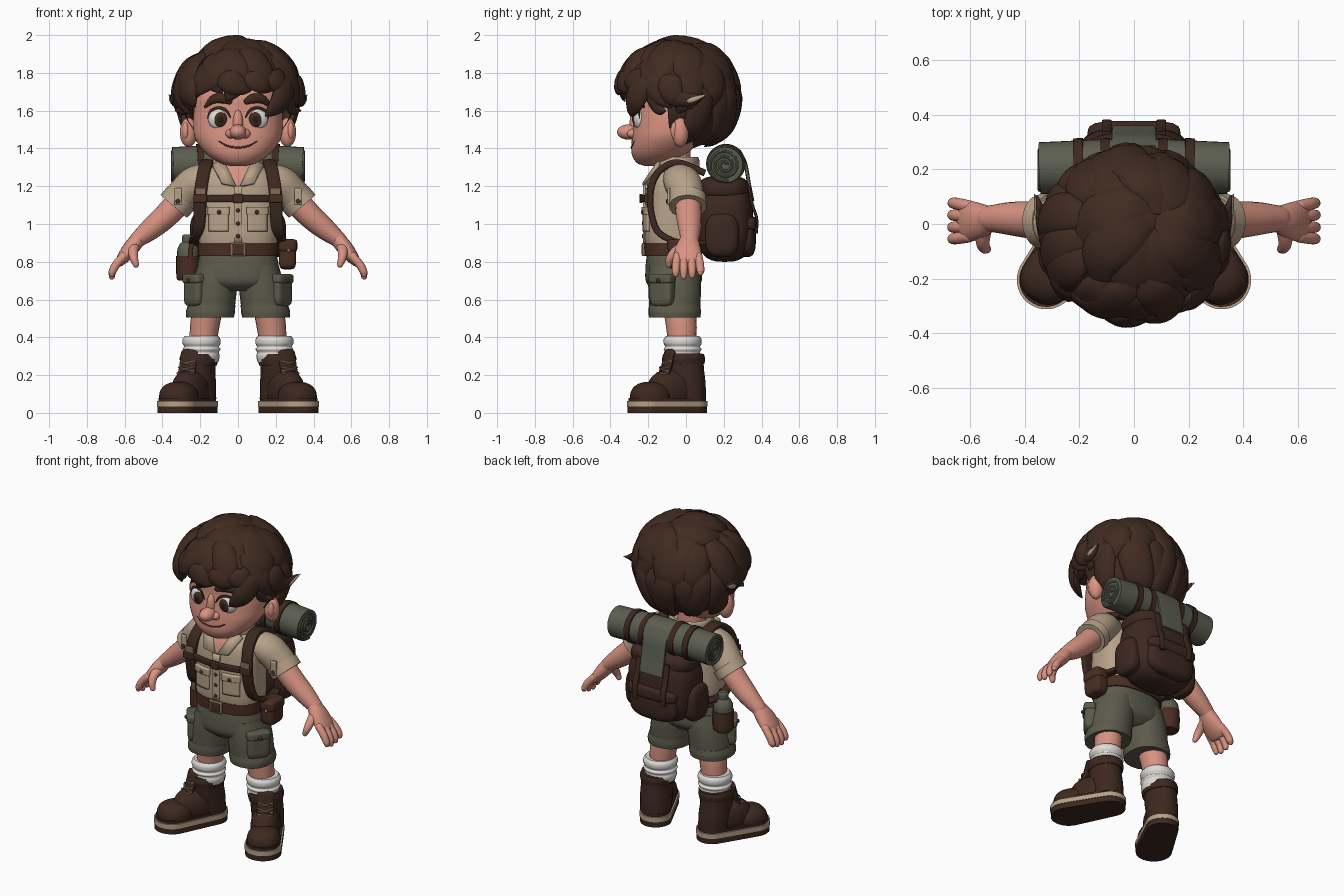
import bpy, bmesh, math, random
from mathutils import Vector, Matrix, Euler

random.seed(4)
if "Cube" in bpy.data.objects:
    bpy.data.objects.remove(bpy.data.objects["Cube"])
X, Y, Z = Vector((1, 0, 0)), Vector((0, 1, 0)), Vector((0, 0, 1))


def material(name, *rgb):
    m = bpy.data.materials.new(name)
    m.use_nodes = True
    m.diffuse_color = (*rgb, 1)
    m.node_tree.nodes["Principled BSDF"].inputs["Base Color"].default_value = (*rgb, 1)
    return m


SKIN = material("skin", .68, .29, .22)
HAIR = material("dark brown hair", .051, .024, .015)
SHIRT = material("tan cotton", .47, .36, .25)
OLIVE = material("olive canvas", .108, .104, .07)
ROLL = material("grey green wool", .108, .112, .078)
PACK = material("dark leather", .046, .021, .014)
BELT = material("red brown leather", .066, .026, .016)
WHITE = material("white", .72, .70, .68)
DARK = material("near black", .02, .011, .008)
BRASS = material("dull brass", .24, .15, .09)


def finish(name, bm, mat, mirror=False, solid=0, angle=40):
    bmesh.ops.recalc_face_normals(bm, faces=bm.faces)
    me = bpy.data.meshes.new(name)
    bm.to_mesh(me)
    bm.free()
    me.materials.append(mat)
    me.shade_smooth()
    me.set_sharp_from_angle(angle=math.radians(angle))
    ob = bpy.data.objects.new(name, me)
    bpy.context.collection.objects.link(ob)
    if solid:
        mod = ob.modifiers.new("Thickness", 'SOLIDIFY')
        mod.thickness, mod.offset = solid, 0
    if mirror:
        ob.modifiers.new("Mirror", 'MIRROR')
    return ob


def spow(v, e):
    return math.copysign(abs(v) ** e, v)


def blob(name, loc, radii, mat, p=2, rz=0, mirror=False):
    """Super-ellipsoid: p = 2 is round, larger p is boxier."""
    bm = bmesh.new()
    bmesh.ops.create_uvsphere(bm, u_segments=32, v_segments=20, radius=1)
    turn = Matrix.Rotation(math.radians(rz), 3, 'Z')
    for v in bm.verts:
        d = v.co / sum(abs(c) ** p for c in v.co) ** (1 / p)
        v.co = turn @ Vector(c * r for c, r in zip(d, radii)) + Vector(loc)
    return finish(name, bm, mat, mirror)


def smooth_keys(keys, n):
    k = [Vector(q) for q in keys]
    k = [k[0] * 2 - k[1]] + k + [k[-1] * 2 - k[-2]]
    out = []
    for a, b, c, d in zip(k, k[1:], k[2:], k[3:]):
        for i in range(n):
            t = i / n
            out.append(b + (c - a) * (.5 * t) + (a * 2 - b * 5 + c * 4 - d) * (.5 * t * t)
                       + (b * 3 - a - c * 3 + d) * (.5 * t ** 3))
    return out + [k[-2]]


def sweep(name, paths, mat, wide=X, p=2, mirror=False, cap=False, n=5, sides=20, axis=None):
    """Sweep ellipses through keys (x, y, z, half width, half thickness).
    wide is the width axis, or a function giving the surface normal; axis fixes the section normal."""
    bm = bmesh.new()
    for keys in paths:
        pts = smooth_keys(keys, n)
        pos = [Vector(q[:3]) for q in pts]
        rows = []
        for i, q in enumerate(pts):
            t = axis or (pos[min(i + 1, len(pos) - 1)] - pos[max(i - 1, 0)]).normalized()
            rows.append((pos[i], t, max(q[3], .002), max(q[4], .002)))
        if cap:
            def dome(row, s):
                c, t, w, h = row
                return [(c + t * s * h * math.sin(a), t, w * math.cos(a), h * math.cos(a))
                        for a in (.5, 1, 1.4)]
            rows = dome(rows[0], -1)[::-1] + rows + dome(rows[-1], 1)
        rings = []
        for c, t, w, h in rows:
            ref = wide(c).cross(t) if callable(wide) else wide
            a = (ref - t * ref.dot(t)).normalized()
            b = t.cross(a)
            rings.append([bm.verts.new(c + a * w * spow(math.cos(u), 2 / p) + b * h * spow(math.sin(u), 2 / p))
                          for u in (math.tau * j / sides for j in range(sides))])
        for r, s in zip(rings, rings[1:]):
            for j in range(sides):
                bm.faces.new((r[j], r[j - 1], s[j - 1], s[j]))
        bm.faces.new(rings[0])
        bm.faces.new(rings[-1])
    return finish(name, bm, mat, mirror)


def patch(name, x0, x1, z0, z1, surf, mat, thick=.016, mirror=False):
    """Plate that follows a front surface y = surf(x, z)."""
    bm = bmesh.new()
    bmesh.ops.create_grid(bm, x_segments=8, y_segments=8, size=1)
    for v in bm.verts:
        x, z = x0 + (x1 - x0) * (v.co.x + 1) / 2, z0 + (z1 - z0) * (v.co.y + 1) / 2
        v.co = (x, surf(x, z), z)
    return finish(name, bm, mat, mirror, thick)


def prism(name, outline, z0, z1, mat):
    bm = bmesh.new()
    low, high = ([bm.verts.new((x, y, z)) for x, y in outline] for z in (z0, z1))
    bm.faces.new(low)
    bm.faces.new(high)
    for i in range(len(low)):
        bm.faces.new((low[i - 1], low[i], high[i], high[i - 1]))
    return finish(name, bm, mat, True)


def chest(x, z):
    return -.074 - .145 * max(0, 1 - abs(x / .212) ** 2.6) ** (1 / 2.6)


# Head and face
HEAD = smooth_keys([(0, y, z, rx, ry) for y, z, rx, ry in (
    (-.18, 1.308, .04, .04), (-.17, 1.325, .1, .092), (-.14, 1.375, .172, .148), (-.105, 1.45, .226, .182),
    (-.085, 1.52, .238, .194), (-.08, 1.6, .234, .19), (-.08, 1.68, .22, .185), (-.08, 1.76, .17, .14))], 8)
sweep("head", [HEAD], SKIN, p=2.25, n=1, sides=48, axis=Z)


def face(x, z, out=0):
    _, y, _, rx, ry = min(HEAD, key=lambda k: abs(k[2] - z))
    return y - out - ry * max(0, 1 - abs(x / rx) ** 2.25) ** (1 / 2.25)


def face_line(name, pts, w, mat, mirror=False, out=0):
    sweep(name, [[(x, face(x, z, out), z, w * k, w * k * .7) for x, z, k in pts]], mat, Z, mirror=mirror, cap=True)


blob("nose", (0, -.305, 1.487), (.044, .06, .04), SKIN)
blob("nose_bridge", (0, -.265, 1.53), (.028, .034, .075), SKIN)
blob("nostrils", (.038, -.28, 1.478), (.028, .032, .025), SKIN, mirror=True)
blob("ears", (.262, -.03, 1.485), (.046, .045, .078), SKIN, rz=-25, mirror=True)
blob("ear_hollows", (.279, -.062, 1.495), (.018, .02, .045), SKIN, rz=-25, mirror=True)
blob("eye_whites", (.1, -.245, 1.555), (.058, .033, .056), WHITE, mirror=True)
blob("irises", (.094, -.262, 1.553), (.039, .021, .042), HAIR, mirror=True)
blob("pupils", (.093, -.273, 1.553), (.022, .012, .024), DARK, mirror=True)
face_line("upper_eyelids", [(.04, 1.565, .5), (.065, 1.603, 1), (.105, 1.615, 1), (.145, 1.598, 1), (.16, 1.56, .5)],
          .007, HAIR, True, .012)
face_line("eyebrows", [(.042, 1.648, .7), (.08, 1.664, 1.1), (.13, 1.66, 1), (.175, 1.62, .3)], .023, HAIR, True, .008)
face_line("mouth", [(-.1, 1.438, .5), (-.06, 1.415, 1), (0, 1.405, 1), (.06, 1.415, 1), (.1, 1.438, .5)], .005, BELT)
sweep("neck", [[(0, -.06, 1.22, .085, .085), (0, -.06, 1.4, .085, .085)]], SKIN)

# Hair: a cap open at the face, covered with rows of tapered locks
C, R = Vector((0, -.043, 1.665)), (.297, .285, .275)


def scalp(az, phi, lift=0, tilt=Euler((0, 0, 0))):
    a, f = math.radians(az), math.radians(phi)
    d = Vector((math.sin(f) * math.sin(a), -math.sin(f) * math.cos(a), math.cos(f)))
    d.rotate(tilt)
    return C + Vector(c * (r + lift) for c, r in zip(d, R))


cap = blob("hair_cap", C, R, HAIR)
bm = bmesh.new()
bm.from_mesh(cap.data)
bmesh.ops.delete(bm, geom=[f for f in bm.faces if f.calc_center_median().y < -.1
                           and f.calc_center_median().z < 1.71], context='FACES')
bm.to_mesh(cap.data)
bm.free()


def hair_end(az):
    a = abs((az + 180) % 360 - 180)
    return 79 if a < 42 else 103 if a < 78 else 101 if a < 105 else 148


def lock(az, p0, p1, twist, width, tilt=Euler((0, 0, 0))):
    keys, lift = [], random.uniform(.002, .022)
    for t, k in ((0, .45), (.3, 1), (.65, .95), (.88, .55), (1, .08)):
        q = scalp(az + twist * t * t, p0 + (p1 - p0) * t, lift + .012 * math.sin(math.pi * t), tilt)
        keys.append((*q, width * k, .034 * k))
    return keys


locks = []
for count, start, width, end in ((19, 62, .068, None), (15, 34, .078, 104)):
    for i in range(count):
        az = 360 * (i + .5 * (start == 34)) / count + random.uniform(-6, 6)
        stop = min(end or 180, hair_end(az)) + random.uniform(-5, 6)
        locks.append(lock(az, start, stop, random.choice((-1, 1, 1)) * random.uniform(10, 28), width))
# crown swirl from an off-centre parting
for i in range(10):
    locks.append(lock(36 * i, 2, random.uniform(58, 76), 38, .095, Euler((-.25, .3, 0))))
# swept fringe and outward side flips
for az, stop, twist in ((8, 93, -20), (16, 83, 24), (24, 87, 40), (-8, 87, -40), (-22, 94, -42)):
    locks.append(lock(az, 25, stop, twist, .075))
for s in (1, -1):
    locks.append([(s * .25, -.16, 1.8, .03, .02), (s * .305, -.09, 1.71, .055, .03),
                  (s * .335, .01, 1.66, .04, .025), (s * .355, .1, 1.68, .006, .005)])
    locks.append([(s * .25, -.2, 1.76, .03, .02), (s * .275, -.17, 1.67, .045, .03),
                  (s * .285, -.14, 1.61, .035, .02), (s * .33, -.11, 1.6, .005, .005)])
sweep("hair_locks", locks, HAIR, lambda q: q - C, cap=True, sides=12)
sweep("side_hair_tips", [[(.325, -.06, 1.655, .006, .006), (.35, .02, 1.655, .016, .012),
                          (.365, .11, 1.685, .002, .002)]], SHIRT, Z, mirror=True)

# Shirt, with the open neck cut as a V
shirt = sweep("shirt", [[(0, -.07, .86, .2, .14), (0, -.07, .94, .212, .15), (0, -.07, 1.1, .212, .145),
                         (0, -.07, 1.21, .21, .135), (0, -.065, 1.275, .17, .115), (0, -.06, 1.32, .1, .09)]],
              SHIRT, p=2.6, sides=48)
shirt.data.materials.append(SKIN)
bm = bmesh.new()
bm.from_mesh(shirt.data)
for s in (1, -1):
    bmesh.ops.bisect_plane(bm, geom=bm.verts[:] + bm.edges[:] + bm.faces[:],
                           plane_co=(0, 0, 1.19), plane_no=(s, 0, -.45))
for f in bm.faces:
    c = f.calc_center_median()
    f.material_index = int(c.y < -.07 and abs(c.x) < .45 * (c.z - 1.19))
bm.to_mesh(shirt.data)
bm.free()
sweep("collar", [[(.125 * math.sin(a), -.055 + .115 * math.cos(a), 1.32, .035, .012)
                  for a in (-2.3, -1.5, -.8, 0, .8, 1.5, 2.3)]], SHIRT, Z, cap=True)
bm = bmesh.new()
bm.faces.new([bm.verts.new(q) for q in ((.08, -.135, 1.345), (.012, -.222, 1.2), (.085, -.222, 1.215),
                                        (.135, -.15, 1.31))])
finish("lapels", bm, SHIRT, True, .018)
patch("button_placket", -.022, .022, .9, 1.2, chest, SHIRT)
for i in range(4):
    blob("shirt_button", (0, -.229, .935 + .068 * i), (.011, .005, .011), BELT)
patch("chest_pockets", .05, .15, .96, 1.07, chest, SHIRT, .024, True)
patch("pocket_flaps", .045, .155, 1.05, 1.09, chest, SHIRT, .036, True)
blob("pocket_buttons", (.1, -.23, 1.062), (.011, .009, .011), BELT, mirror=True)

# Sleeves, arms and hands
sweep("sleeves", [[(.13, -.05, 1.24, .08, .08), (.22, -.02, 1.22, .098, .09), (.28, 0, 1.165, .094, .09),
                   (.335, .01, 1.1, .086, .086)]], SHIRT, Y, mirror=True)
sweep("sleeve_cuffs", [[(.302, .01, 1.137, .1, .094), (.34, .01, 1.093, .1, .093)]], SHIRT, Y, mirror=True)
patch("sleeve_tabs", .3, .335, 1.1, 1.19, lambda x, z: -.092, SHIRT, .014, True)
blob("sleeve_buttons", (.318, -.1, 1.12), (.012, .006, .012), BELT, mirror=True)
sweep("arms", [[(.28, .01, 1.15, .07, .07), (.38, .015, 1.045, .068, .066), (.46, .02, .975, .06, .058),
                (.535, .02, .915, .047, .042)]], SKIN, Y, mirror=True, cap=True)
sweep("palms", [[(.52, .02, .93, .044, .04), (.565, .012, .875, .066, .042), (.605, .01, .825, .075, .034),
                 (.625, .01, .8, .07, .025)]], SKIN, Y, mirror=True, cap=True)
sweep("fingers", [[(.605, y, .83, .023, .023), (.645, y * 1.15, .785, .022, .022),
                   (.664, y * 1.2, .75, .02, .02), (.668, y * 1.2, low, .016, .016)]
                  for y, low in ((-.045, .735), (-.01, .722), (.027, .727), (.064, .742))], SKIN, Y, mirror=True, cap=True)
sweep("thumbs", [[(.55, -.01, .885, .03, .028), (.555, -.06, .85, .026, .025), (.55, -.085, .815, .022, .022),
                  (.54, -.092, .785, .016, .016)]], SKIN, X, mirror=True, cap=True)

# Shorts, belt, legs and socks
sweep("shorts_seat", [[(0, -.065, .86, .2, .14), (0, -.065, .76, .217, .15), (0, -.065, .69, .2, .145),
                       (0, -.065, .645, .12, .1)]], OLIVE, p=2.4, sides=32)
sweep("shorts_legs", [[(.1, -.063, .78, .115, .135), (.125, -.06, .67, .122, .14), (.145, -.06, .515, .123, .132)]],
      OLIVE, p=2.2, mirror=True, axis=Z)
sweep("shorts_hems", [[(.14, -.06, .57, .126, .136), (.146, -.06, .535, .13, .139), (.148, -.06, .505, .126, .136)]],
      OLIVE, p=2.2, mirror=True, axis=Z)
blob("cargo_pockets", (.228, -.125, .645), (.035, .068, .08), OLIVE, 5, -35, True)
blob("cargo_flaps", (.232, -.127, .71), (.037, .072, .026), OLIVE, 5, -35, True)
blob("cargo_buttons", (.262, -.148, .7), (.012, .012, .012), BELT, mirror=True)
sweep("belt", [[(0, -.067, .83, .213, .152), (0, -.067, .9, .213, .153)]], BELT, p=2.5, sides=48)
for name, r, mat, y in (("buckle_frame", .042, BRASS, -.224), ("buckle_centre", .03, BELT, -.228)):
    patch(name, -r, r, .865 - r * .85, .865 + r * .85, lambda x, z: y, mat)
sweep("legs", [[(.155, -.04, .58, .08, .085), (.175, -.025, .47, .078, .082), (.188, -.02, .34, .07, .072)]],
      SKIN, mirror=True)
sweep("socks", [[(.193, -.018, z, r, r) for z, r in ((.27, .09), (.3, .096), (.32, .092), (.337, .1), (.35, .092),
                                                     (.367, .1), (.39, .1), (.408, .088))]], WHITE, mirror=True)

# Boots, turned outward
heel, toe = Vector((.2, .02)), Vector((.322, -.205))
d = (toe - heel).normalized()
side = Vector((-d.y, d.x))
turn = math.degrees(math.atan2(d.y, d.x)) + 90


def sole(grow):
    arc = [math.pi * (i / 16 - .5) for i in range(17)]
    return [c + d * s * r * math.cos(a) + side * s * r * math.sin(a)
            for c, r, s in ((toe, .108 + grow, 1), (heel, .094 + grow, -1)) for a in arc]


prism("outsoles", sole(-.003), 0, .036, PACK)
prism("welts", sole(0), .034, .064, SHIRT)
prism("boot_rands", sole(-.009), .06, .08, PACK)
sweep("boot_shafts", [[(.205, .012, .07, .09, .094), (.208, .004, .15, .092, .1), (.21, -.008, .22, .09, .104),
                       (.207, -.013, .3, .092, .104)]], PACK, mirror=True)
sweep("boot_collars", [[(.208, -.012, .255, .096, .11), (.207, -.013, .285, .102, .114), (.206, -.013, .312, .095, .108)]],
      PACK, mirror=True)
blob("boot_insteps", (.248, -.075, .12), (.086, .14, .11), PACK, 2.2, turn, True)
blob("toe_caps", (toe.x - .008, toe.y + .016, .085), (.098, .105, .08), PACK, 2.3, turn, True)
laces = []
for i in range(5):
    z = .155 + .032 * i
    c = heel + d * (.19 - .018 * i)
    for s in (1, -1):
        a, b = c - side * .042 * s, c + side * .042 * s
        m = c + d * .018
        laces.append([(*a, z, .007, .007), (*m, z + .012, .007, .007), (*b, z + .022, .007, .007)])
sweep("boot_tongues", [[(*(heel + d * q), z, .05, .02) for q, z in ((.195, .14), (.145, .23), (.12, .32))]],
      PACK, Vector((*side, 0)), mirror=True, cap=True)
sweep("boot_laces", laces, BRASS, Z, mirror=True, cap=True, sides=8)

# Backpack
blob("pack_body", (0, .205, 1.02), (.22, .15, .22), PACK, 3)
blob("pack_lid", (0, .2, 1.185), (.21, .135, .07), PACK, 3)
blob("pack_pocket", (0, .32, .93), (.165, .05, .105), PACK, 3)
blob("pack_pocket_flap", (0, .325, 1.0), (.17, .053, .04), PACK, 4)
blob("pack_side_pockets", (.205, .19, .94), (.05, .09, .115), PACK, 3, mirror=True)
sweep("pack_straps", [[(.1, .332, 1.2, .018, .008), (.1, .352, 1.1, .018, .008), (.1, .374, 1.03, .018, .008),
                       (.1, .373, .95, .018, .008)]], PACK, mirror=True, p=4)
sweep("shoulder_straps", [[(.2, .1, .9, .025, .012), (.232, -.02, .9, .028, .014), (.212, -.14, .95, .032, .017),
                           (.203, -.182, 1.05, .033, .017), (.198, -.188, 1.17, .034, .018),
                           (.182, -.15, 1.27, .034, .018), (.165, -.05, 1.325, .035, .018),
                           (.16, .1, 1.27, .037, .018)]], PACK, X, 4, True)
sweep("chest_strap", [[(x, min(chest(x, 0), -.18) - .012, 1.135, .019, .01) for x in (-.2, -.12, 0, .12, .2)]], PACK, Z, 4)
patch("chest_buckle", -.026, .026, 1.112, 1.158, lambda x, z: -.238, BELT)
patch("strap_buckles", .17, .225, 1.155, 1.19, lambda x, z: -.21, BRASS, .012, True)
patch("strap_sliders", .165, .235, 1.115, 1.155, lambda x, z: -.21, BELT, .02, True)

# Bedroll with coiled ends and its tie straps
sweep("bedroll", [[(-.345, .205, 1.312, .095, .095), (0, .215, 1.325, .098, .098), (.345, .205, 1.312, .095, .095)]],
      ROLL, Z, sides=32)
sweep("bedroll_coils", [[(.345, .205 + r * math.cos(a), 1.312 + r * math.sin(a), .009, .009)
                         for a, r in ((.7 * i, .012 + .003 * i) for i in range(26))]], ROLL, X, mirror=True, sides=8, n=3)
for x in (.1, .2):
    sweep("bedroll_straps", [[(x - .018, .212, 1.32, .104, .104), (x + .018, .21, 1.319, .104, .104)]],
          PACK, Z, mirror=True, sides=32)
sweep("bedroll_flap", [[(0, .28, 1.388, .082, .01), (0, .314, 1.32, .082, .01), (0, .332, 1.22, .082, .01),
                        (0, .352, 1.12, .08, .01)]], ROLL, p=5)

# Belt gear: canteen on the right, pouch on the left
for name, mat, keys in (("canteen_cover", BELT, ((.7, .05), (.715, .06), (.77, .063), (.83, .062))),
                        ("canteen_bottle", ROLL, ((.82, .057), (.865, .056), (.895, .042), (.905, .03))),
                        ("canteen_cap", OLIVE, ((.9, .03), (.935, .03), (.945, .022)))):
    sweep(name, [[(-.265, 0, z, r, r) for z, r in keys]], mat)
sweep("canteen_hanger", [[(-.25, -.06, .82, .012, .006), (-.245, -.062, .89, .012, .006),
                          (-.21, -.04, .93, .012, .006)]], BELT, X)
blob("belt_pouch", (.262, -.03, .835), (.045, .065, .075), BELT, 5)
blob("belt_pouch_flap", (.264, -.03, .885), (.05, .07, .035), BELT, 5)
blob("belt_pouch_stud", (.268, -.1, .86), (.01, .008, .01), BRASS)
